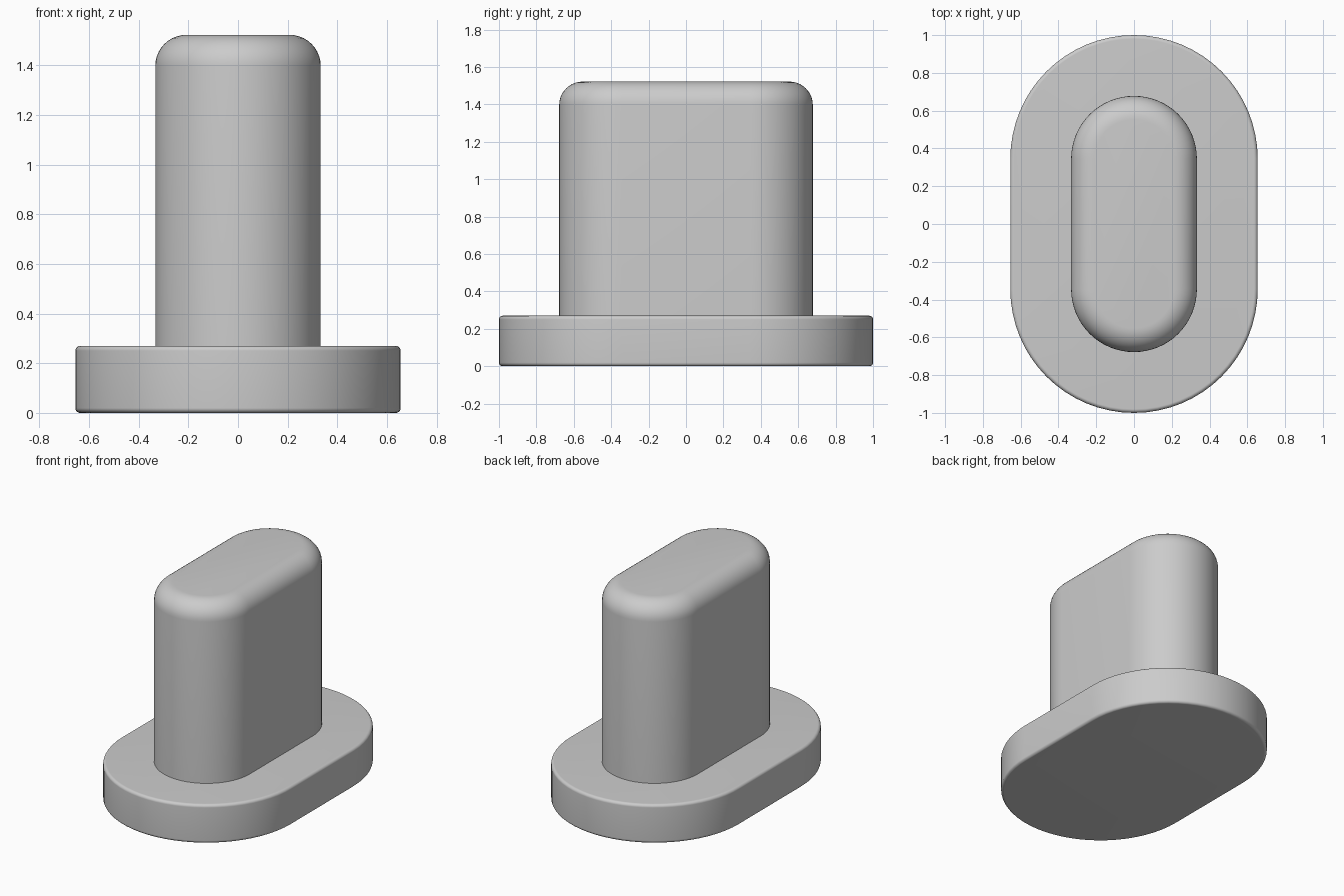
import bpy, bmesh
from math import sin, cos, pi, radians

cube = bpy.data.objects.get("Cube")
if cube:
    bpy.data.objects.remove(cube, do_unlink=True)

# Single plain grey
grey = bpy.data.materials.new("plain_grey")
grey.use_nodes = True
colour = (0.6, 0.6, 0.6, 1)
grey.diffuse_color = colour
grey.node_tree.nodes["Principled BSDF"].inputs["Base Color"].default_value = colour

CENTRE = 0.345  # distance of each round end's centre from the middle
ARC = 32        # segments per round end
FILLET = 10     # segments per rounded edge


def ring(bm, radius, z):
    """Slot-shaped loop with semicircular ends on the y axis."""
    verts = []
    for side in (1, -1):
        for i in range(ARC + 1):
            a = pi * i / ARC
            verts.append(bm.verts.new((side * radius * cos(a),
                                       side * (CENTRE + radius * sin(a)), z)))
    return verts


def slot_solid(name, radius, bottom, top, bottom_fillet, top_fillet):
    """Stack slot loops along a profile with rounded lower and upper edges."""
    profile = []
    if bottom_fillet:
        for i in range(FILLET + 1):
            a = pi / 2 * i / FILLET
            profile.append((radius - bottom_fillet * (1 - sin(a)),
                            bottom + bottom_fillet * (1 - cos(a))))
    else:
        profile.append((radius, bottom))
    for i in range(FILLET + 1):
        a = pi / 2 * i / FILLET
        profile.append((radius - top_fillet * (1 - cos(a)),
                        top - top_fillet * (1 - sin(a))))

    bm = bmesh.new()
    loops = [ring(bm, r, z) for r, z in profile]
    for low, high in zip(loops, loops[1:]):
        for i in range(len(low)):
            j = (i + 1) % len(low)
            bm.faces.new((low[i], low[j], high[j], high[i]))
    bm.faces.new(loops[0][::-1])
    bm.faces.new(loops[-1])
    bmesh.ops.recalc_face_normals(bm, faces=bm.faces[:])

    mesh = bpy.data.meshes.new(name)
    bm.to_mesh(mesh)
    bm.free()
    mesh.materials.append(grey)
    obj = bpy.data.objects.new(name, mesh)
    bpy.context.collection.objects.link(obj)
    bpy.ops.object.select_all(action="DESELECT")
    obj.select_set(True)
    bpy.context.view_layer.objects.active = obj
    bpy.ops.object.shade_smooth_by_angle(angle=radians(30))
    return obj


# Wide foot and tall post standing on it
slot_solid("base_flange", 0.655, 0, 0.27, 0.02, 0.02)
slot_solid("post", 0.333, 0.27, 1.522, 0, 0.125)
